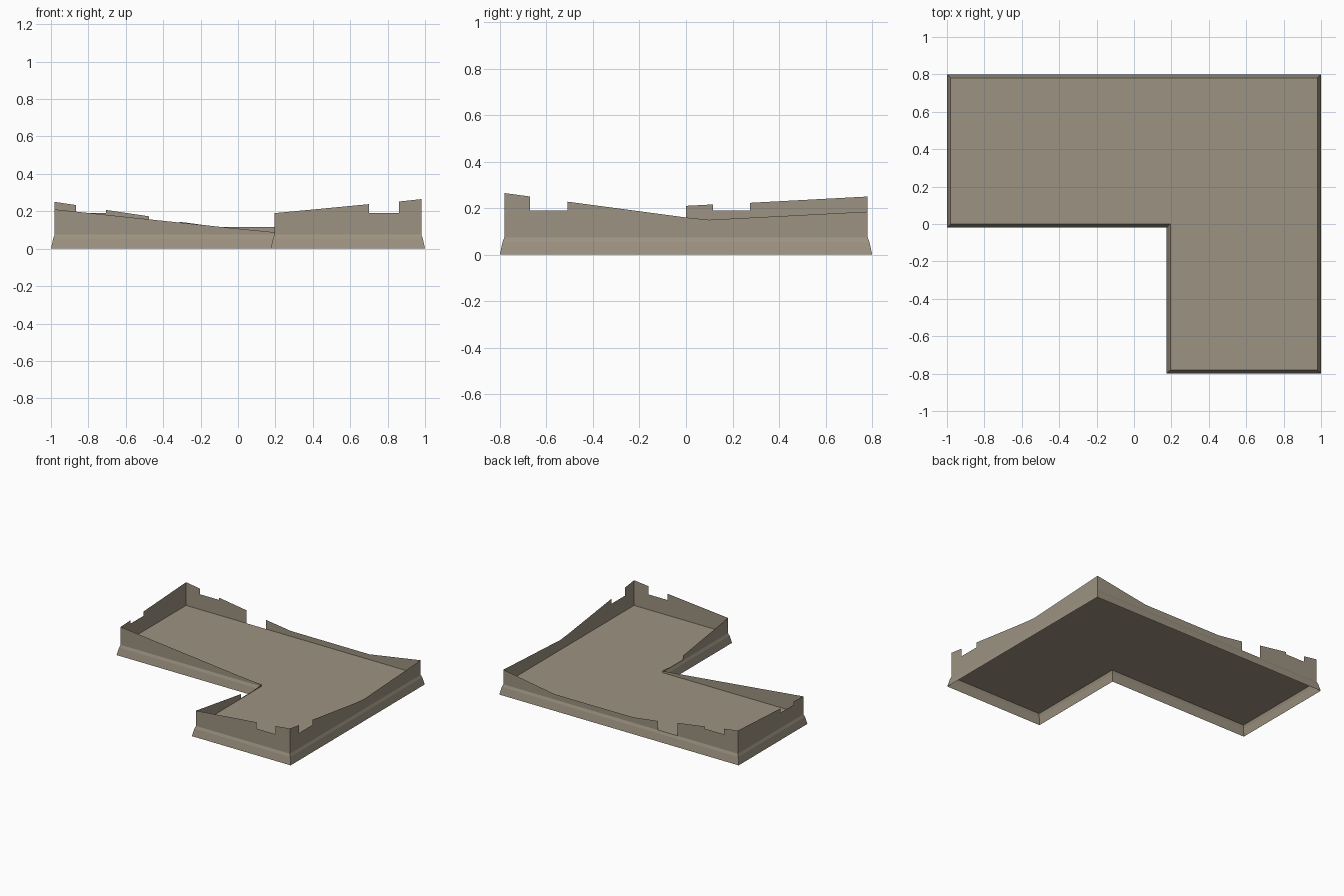
import bpy, bmesh

if "Cube" in bpy.data.objects:
    bpy.data.objects.remove(bpy.data.objects["Cube"])

stone = bpy.data.materials.new("weathered_stone")
stone.diffuse_color = (0.335, 0.29, 0.22, 1)
stone.use_nodes = True
stone.node_tree.nodes["Principled BSDF"].inputs["Base Color"].default_value = stone.diffuse_color

PLINTH_TOP = 0.075


def make(name, verts, faces):
    mesh = bpy.data.meshes.new(name)
    mesh.from_pydata(verts, [], faces)
    mesh.materials.append(stone)
    ob = bpy.data.objects.new(name, mesh)
    bpy.context.collection.objects.link(ob)
    return ob


def outline(d, z):
    """L-shaped footprint, pushed outward by d."""
    a, b = 0.98 + d, 0.78 + d
    return [(-a, -d, z), (0.195 - d, -d, z), (0.195 - d, -b, z),
            (a, -b, z), (a, b, z), (-a, b, z)]


# Sloping plinth: three stacked footprints, open underneath
rings = [outline(0.02, 0), outline(0.008, 0.055), outline(0, PLINTH_TOP)]
verts = [v for ring in rings for v in ring]
faces = [(r * 6 + i, r * 6 + (i + 1) % 6, (r + 1) * 6 + (i + 1) % 6, (r + 1) * 6 + i)
         for r in range(2) for i in range(6)]
make("plinth", verts, faces)

# Raised floor, split into two rectangles
c = outline(0, PLINTH_TOP)
make("floor", c + [(0.195, 0.78, PLINTH_TOP)], [(0, 1, 6, 5), (1, 2, 3, 4, 6)])


# Ruined walls: thin sheets with a broken top edge of (distance along axis, height)
def wall(name, axis, at, top):
    def place(t, z):
        return (t, at, z) if axis == "x" else (at, t, z)
    verts, faces = [], []
    for (t0, z0), (t1, z1) in zip(top, top[1:]):
        if t1 - t0 < 1e-6 or max(z0, z1) <= PLINTH_TOP:
            continue
        n = len(verts)
        verts += [place(t0, PLINTH_TOP), place(t1, PLINTH_TOP), place(t1, z1), place(t0, z0)]
        faces.append((n, n + 1, n + 2, n + 3))
    ob = make(name, verts, faces)
    bm = bmesh.new()
    bm.from_mesh(ob.data)
    bmesh.ops.remove_doubles(bm, verts=bm.verts, dist=1e-5)
    bm.to_mesh(ob.data)
    bm.free()


wall("front_wall", "x", -0.78,
     [(0.195, 0.19), (0.70, 0.238), (0.70, 0.19), (0.86, 0.19), (0.86, 0.252), (0.98, 0.265)])
wall("right_wall", "y", 0.98,
     [(-0.78, 0.265), (-0.67, 0.25), (-0.67, 0.19), (-0.51, 0.19), (-0.51, 0.228),
      (0.0, 0.16), (0.10, 0.15), (0.78, 0.185)])
wall("back_wall", "x", 0.78,
     [(-0.98, 0.25), (-0.865, 0.233), (-0.865, 0.19), (-0.705, 0.19), (-0.705, 0.207),
      (-0.475, 0.173), (-0.475, PLINTH_TOP), (-0.313, PLINTH_TOP), (-0.313, 0.144),
      (-0.105, 0.116), (0.55, 0.115), (0.98, 0.185)])
wall("left_wall", "y", -0.98,
     [(0.0, 0.21), (0.115, 0.216), (0.115, 0.19), (0.275, 0.19), (0.275, 0.223), (0.78, 0.25)])
wall("inner_front_wall", "x", 0.0,
     [(-0.98, 0.21), (-0.05, 0.112), (0.195, 0.088)])
wall("inner_side_wall", "y", 0.195,
     [(-0.78, 0.19), (-0.24, 0.11), (-0.24, 0.08), (-0.1, 0.08), (0.0, 0.088)])
